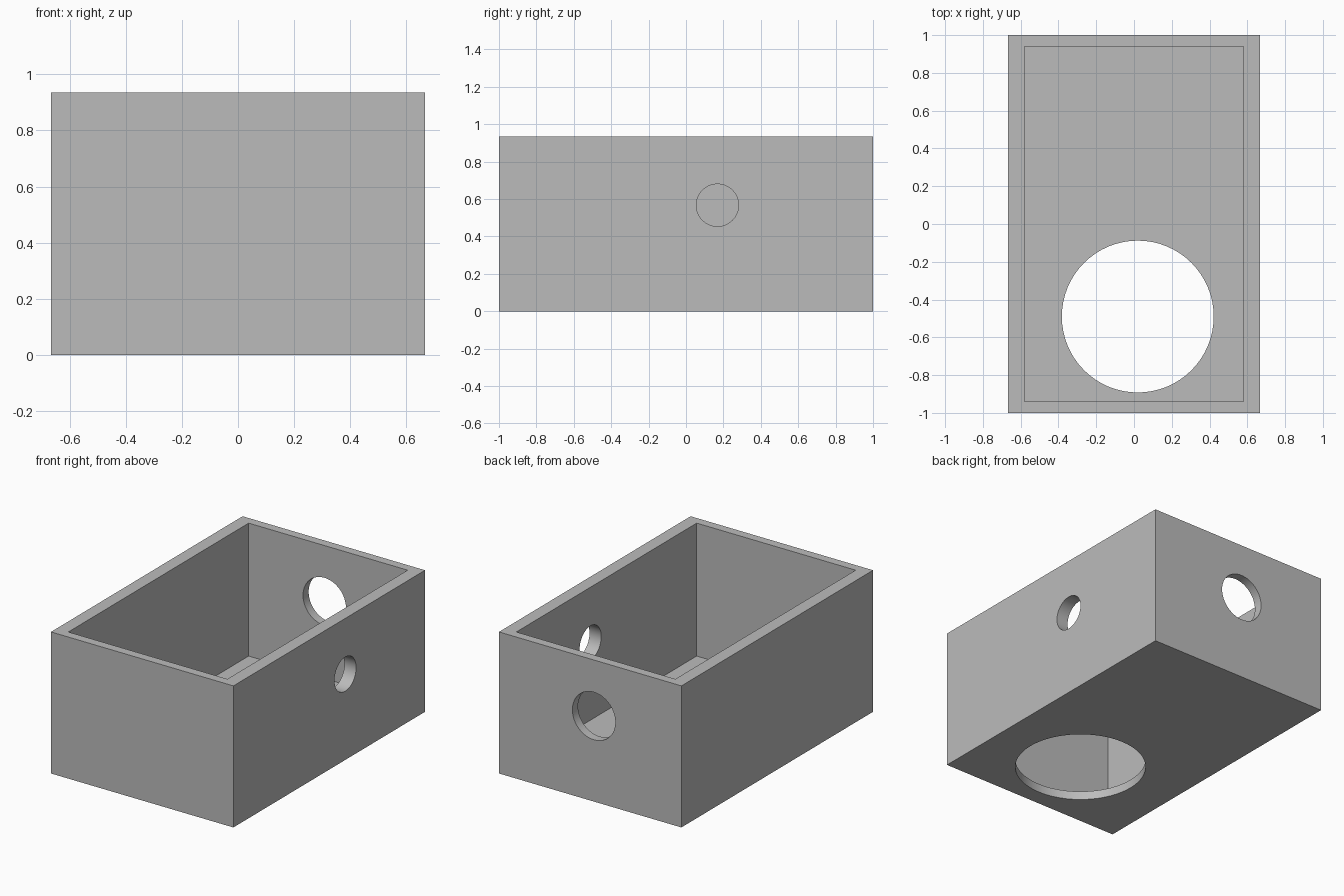
import bpy
from math import pi
from mathutils import Vector

default = bpy.data.objects.get("Cube")
if default:
    bpy.data.objects.remove(default, do_unlink=True)

grey = bpy.data.materials.new("plain grey")
grey.use_nodes = True
colour = (0.5, 0.5, 0.5, 1)
grey.diffuse_color = colour
grey.node_tree.nodes["Principled BSDF"].inputs["Base Color"].default_value = colour

WIDTH, LENGTH, HEIGHT = 1.333, 2.0, 0.935
FLOOR = 0.057


def block(name, low, high):
    low, high = Vector(low), Vector(high)
    bpy.ops.mesh.primitive_cube_add(size=1, location=(low + high) / 2)
    obj = bpy.context.object
    obj.name = name
    obj.scale = high - low
    bpy.ops.object.transform_apply(location=True, rotation=False, scale=True)
    obj.data.materials.append(grey)
    return obj


def drill(name, centre, radius, rotation):
    bpy.ops.mesh.primitive_cylinder_add(vertices=64, radius=radius, depth=0.4,
                                        location=centre, rotation=rotation)
    obj = bpy.context.object
    obj.name = name
    obj.data.materials.append(grey)
    return obj


# Outer body of the open box
box = block("open_box", (-WIDTH / 2, -LENGTH / 2, 0), (WIDTH / 2, LENGTH / 2, HEIGHT))

# Inner hollow, then the round holes in the floor, one side and the back
cutters = [
    block("hollow_cutter", (-0.581, -0.941, FLOOR), (0.581, 0.941, HEIGHT + 0.2)),
    drill("floor_hole_cutter", (0.02, -0.49, 0), 0.402, (0, 0, 0)),
    drill("side_hole_cutter", (WIDTH / 2, 0.168, 0.567), 0.113, (0, pi / 2, 0)),
    drill("back_hole_cutter", (-0.027, LENGTH / 2, 0.565), 0.157, (pi / 2, 0, 0)),
]

bpy.context.view_layer.objects.active = box
for cutter in cutters:
    cut = box.modifiers.new(cutter.name, "BOOLEAN")
    cut.operation = "DIFFERENCE"
    cut.solver = "EXACT"
    cut.object = cutter
    bpy.ops.object.modifier_apply(modifier=cut.name)
for cutter in cutters:
    bpy.data.objects.remove(cutter, do_unlink=True)

# Smooth round hole walls, sharp box edges
bpy.ops.object.select_all(action="DESELECT")
box.select_set(True)
bpy.ops.object.shade_smooth_by_angle()
